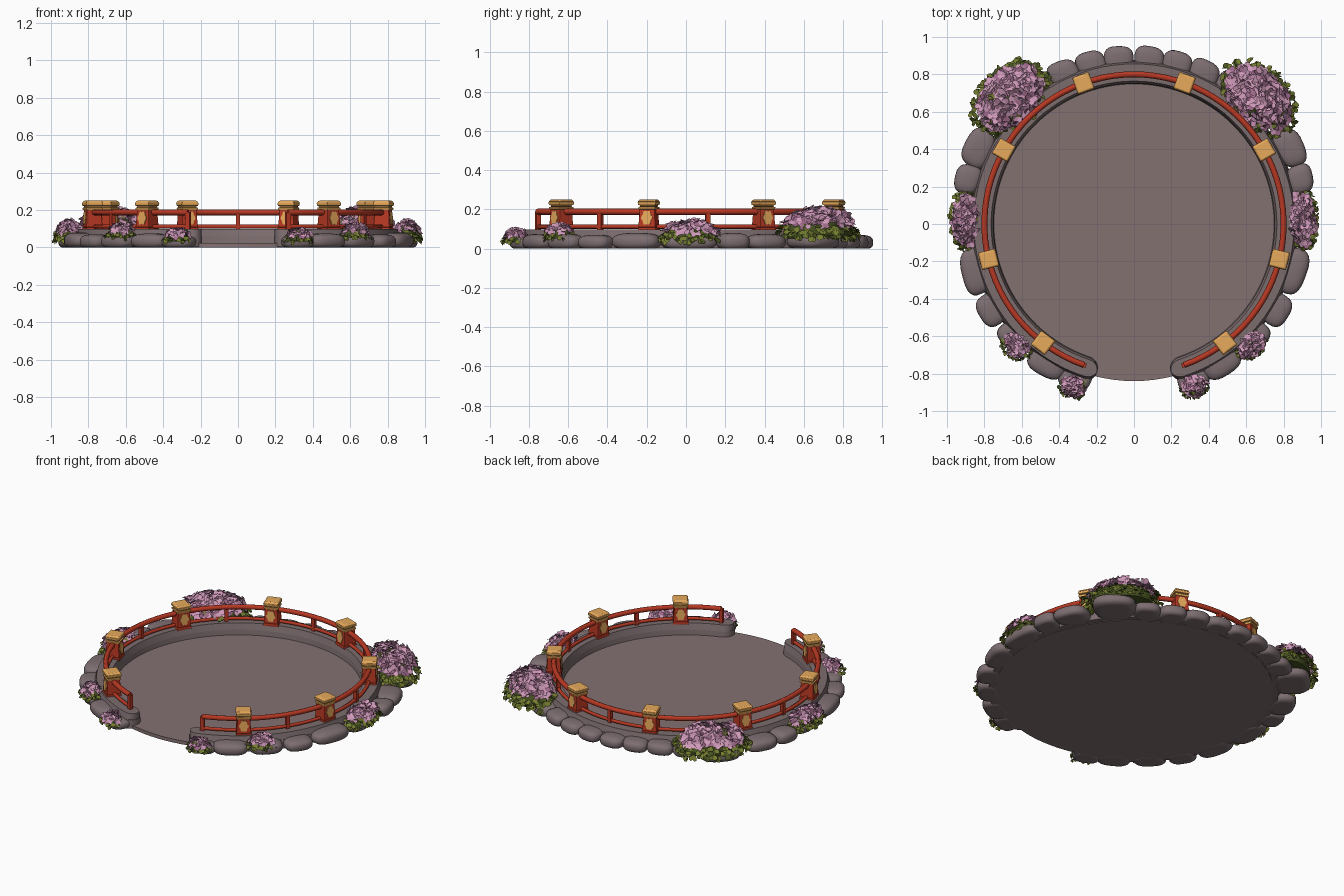
import bpy, bmesh, math, random
from math import sin, cos, pi, radians, sqrt
from mathutils import Matrix, Vector

random.seed(7)
if "Cube" in bpy.data.objects:
    bpy.data.objects.remove(bpy.data.objects["Cube"])


def material(name, r, g, b):
    m = bpy.data.materials.new(name)
    m.use_nodes = True
    m.diffuse_color = (r, g, b, 1)
    m.node_tree.nodes["Principled BSDF"].inputs["Base Color"].default_value = (r, g, b, 1)
    return m


FLOOR = material("floor stone", 0.23, 0.165, 0.165)
STONE = material("edging stone", 0.205, 0.155, 0.165)
CURB = material("curb stone", 0.20, 0.15, 0.155)
RED = material("red lacquer", 0.48, 0.04, 0.017)
GOLD = material("gold", 0.80, 0.40, 0.105)
BRASS = material("dark brass", 0.40, 0.19, 0.05)
PINK = material("pink petal", 0.63, 0.32, 0.49)
PLUM = material("plum petal", 0.34, 0.14, 0.25)
LEAF = material("leaf green", 0.18, 0.21, 0.03)
DARK = material("deep leaf green", 0.06, 0.08, 0.015)


def finish(name, bm, mats, smooth=None, bevel=0):
    mesh = bpy.data.meshes.new(name)
    bm.to_mesh(mesh)
    bm.free()
    ob = bpy.data.objects.new(name, mesh)
    bpy.context.collection.objects.link(ob)
    for m in mats:
        mesh.materials.append(m)
    if bevel:
        mod = ob.modifiers.new("soft edges", "BEVEL")
        mod.width, mod.segments = bevel, 2
    if smooth:
        bpy.ops.object.select_all(action="DESELECT")
        ob.select_set(True)
        bpy.context.view_layer.objects.active = ob
        bpy.ops.object.shade_smooth_by_angle(angle=radians(smooth))


def place(deg, r, z):
    """Frame on the ring: x along the ring, y outward; angle runs from the back."""
    return Matrix.Rotation(-radians(deg), 4, "Z") @ Matrix.Translation((0, r, z))


def both(angles):
    return [s * a for a in angles for s in ((1, -1) if a else (1,))]


def frustum(bm, frame, low, high, z0, z1, mat=0):
    """Square block with half widths low and high."""
    start = len(bm.faces)
    vs = bmesh.ops.create_cube(bm, size=2)["verts"]
    for v in vs:
        h = high if v.co.z > 0 else low
        v.co = frame @ Vector((v.co.x * h, v.co.y * h, z1 if v.co.z > 0 else z0))
    bm.faces.ensure_lookup_table()
    for f in bm.faces[start:]:
        f.material_index = mat


# Floor disc
bm = bmesh.new()
bmesh.ops.create_cone(bm, cap_ends=True, segments=96, radius1=0.84, radius2=0.84,
                      depth=0.023, matrix=Matrix.Translation((0, 0, 0.0125)))
finish("floor", bm, [FLOOR], 30)


# Curb: open ring with rounded ends and sloped sides, in two steps
def curb(name, r, half, slope, z0, z1, end):
    cap = [(end + math.degrees(half * sin(a) / r), cos(a))
           for a in [radians(d) for d in (18, 36, 54, 70, 84)]]
    stations = [(-a, w) for a, w in reversed(cap)]
    stations += [(-end + 2 * end * i / 90, 1) for i in range(91)] + cap
    bm = bmesh.new()
    rings = []
    for a, w in stations:
        d = Vector((sin(radians(a)), cos(radians(a)), 0))
        low, high = w * half, w * (half - slope)
        rings.append([bm.verts.new(d * q + Vector((0, 0, z))) for q, z in
                      ((r - low, z0), (r + low, z0), (r + high, z1), (r - high, z1))])
    for p, q in zip(rings, rings[1:]):
        for k in range(4):
            bm.faces.new((p[k], p[k - 1], q[k - 1], q[k]))
    bm.faces.new(rings[0])
    bm.faces.new(rings[-1][::-1])
    bmesh.ops.recalc_face_normals(bm, faces=bm.faces)
    finish(name, bm, [CURB], 35)


curb("lower_curb", 0.812, 0.066, 0.008, 0.004, 0.06, 161.5)
curb("upper_curb", 0.81, 0.058, 0.012, 0.058, 0.098, 161.8)

# Edging stones: angle, radius, half length, half depth, height
STONES = [(5.3, 0.885, 0.083, 0.07, 0.07), (15, 0.885, 0.083, 0.07, 0.072),
          (25, 0.89, 0.085, 0.07, 0.075), (35, 0.90, 0.085, 0.08, 0.07),
          (47, 0.955, 0.135, 0.115, 0.08), (64, 0.925, 0.11, 0.078, 0.075),
          (75, 0.92, 0.083, 0.07, 0.08), (89, 0.89, 0.145, 0.07, 0.07),
          (106.5, 0.885, 0.13, 0.075, 0.08), (121, 0.89, 0.092, 0.072, 0.07),
          (134, 0.88, 0.105, 0.07, 0.075), (148, 0.875, 0.11, 0.075, 0.075),
          (159, 0.885, 0.09, 0.063, 0.065)]


def stone(deg, r, length, depth, height):
    bm = bmesh.new()
    bmesh.ops.create_uvsphere(bm, u_segments=24, v_segments=14, radius=1)
    skew, taper = random.uniform(-0.1, 0.1), random.uniform(-0.1, 0.1)
    frame = place(deg, r, 0)
    for v in bm.verts:
        x, y, z = [math.copysign(abs(c) ** 0.72, c) for c in v.co]
        y *= 1 + taper * x
        x += skew * y
        z = max(0, 0.45 + 0.55 * z * (1 + 0.08 * taper * x))
        v.co = frame @ Vector((x * length * 0.97, y * depth, z * height))
    finish("edging_stone", bm, [STONE], 60)


for a, *dims in STONES:
    for deg in both([a]):
        stone(deg, *dims)

# Railings
END = 160.5


def rail(name, z, thick):
    cu = bpy.data.curves.new(name, "CURVE")
    cu.dimensions = "3D"
    cu.bevel_depth, cu.bevel_resolution, cu.use_fill_caps = thick, 2, True
    sp = cu.splines.new("POLY")
    sp.points.add(80)
    for i, p in enumerate(sp.points):
        p.co = (*(place(-END + 2 * END * i / 80, 0.80, z).translation), 1)
    sp.use_smooth = True
    cu.materials.append(RED)
    bpy.context.collection.objects.link(bpy.data.objects.new(name, cu))


rail("top_rail", 0.188, 0.016)
rail("bottom_rail", 0.112, 0.011)

bm = bmesh.new()
for deg in both([0, 40, 82, 123, END]):
    frustum(bm, place(deg, 0.80, 0), 0.012, 0.012, 0.09, 0.19)
finish("balusters", bm, [RED])


# Posts with stepped caps and scalloped plaques
def plaque(bm, frame):
    rim = []
    for z in (-0.003, 0.003):
        rim.append([bm.verts.new(frame @ Vector((q * cos(t), 1.35 * q * sin(t), z)))
                    for i in range(24) for t in [2 * pi * i / 24]
                    for q in [0.027 + 0.003 * cos(6 * t)]])
    bm.faces.new(rim[1])
    bm.faces.new(rim[0][::-1])
    for i in range(24):
        bm.faces.new((rim[0][i - 1], rim[0][i], rim[1][i], rim[1][i - 1]))


for deg in both([19.8, 60.4, 103.7, 142.6]):
    frame = place(deg, 0.80, 0)
    bm = bmesh.new()
    frustum(bm, frame, 0.048, 0.046, 0.09, 0.108)
    frustum(bm, frame, 0.045, 0.039, 0.108, 0.205)
    finish("post", bm, [RED], bevel=0.004)
    bm = bmesh.new()
    frustum(bm, frame, 0.044, 0.046, 0.200, 0.213)
    frustum(bm, frame, 0.040, 0.040, 0.213, 0.222, 1)
    frustum(bm, frame, 0.046, 0.048, 0.222, 0.238)
    frustum(bm, frame, 0.048, 0.040, 0.238, 0.250)
    finish("post_cap", bm, [GOLD, BRASS], bevel=0.004)
    bm = bmesh.new()
    for side in (1, -1):
        tilt = Matrix.Rotation(-side * radians(86.5), 4, "X")
        plaque(bm, frame @ Matrix.Translation((0, side * 0.0435, 0.157)) @ tilt)
    bmesh.ops.recalc_face_normals(bm, faces=bm.faces)
    finish("post_plaque", bm, [GOLD])


# Flowering bushes
def blade(bm, base, out, up, length, width, mat):
    """Broad petal or leaf with a rounded outer end."""
    side = out.cross(up).normalized() * width
    mid = base + out * length * 0.6 + up * length * 0.12
    far = base + out * length
    pts = [base, mid + side, far + side * 0.4, far - side * 0.4, mid - side]
    bm.faces.new([bm.verts.new(p) for p in pts]).material_index = mat


def bush(name, deg, r, half_len, half_dep, z0, height, count, size):
    frame = place(deg, r, z0)
    rot = frame.to_3x3()
    scale = Vector((half_len, half_dep, height))
    bm = bmesh.new()
    bmesh.ops.create_icosphere(bm, subdivisions=3, radius=1)
    for f in bm.faces:
        f.material_index = 3
    for v in bm.verts:
        v.co = frame @ Vector((v.co.x * half_len * 0.84, v.co.y * half_dep * 0.84,
                               max(v.co.z, -0.2) * height * 0.84))
    for i in range(count):
        # evenly spread points over the dome
        z = 0.99 - 1.1 * (i + 0.5) / count
        t = i * 2.39996
        q = sqrt(1 - z * z)
        n = Vector((q * cos(t), q * sin(t), z))
        lump = random.uniform(0.82, 0.99)
        pos = frame @ Vector([n[k] * scale[k] * lump for k in range(3)])
        nor = (rot @ Vector([n[k] / scale[k] for k in range(3)])).normalized()
        if z > 0.42 and random.random() < 0.93:
            # open blossom, tipped at random
            tip = Vector([random.uniform(-0.45, 0.45) for k in range(3)])
            axis = (nor + tip).normalized()
            u = axis.orthogonal().normalized()
            spin = random.uniform(0, 6)
            for k in range(5):
                out = Matrix.Rotation(spin + k * 2 * pi / 5, 3, axis) @ u
                out = (out + axis * random.uniform(0.15, 0.55)).normalized()
                blade(bm, pos, out, axis, size, size * 0.42,
                      1 if random.random() < 0.22 else 0)
        else:
            # drooping leaves
            for k in range(3):
                droop = Vector((nor.x, nor.y, 0)).normalized()
                droop.z = random.uniform(-1.3, -0.1)
                out = Matrix.Rotation(random.uniform(-0.9, 0.9), 3, "Z") @ droop.normalized()
                blade(bm, pos, out, nor, size, size * 0.36,
                      3 if random.random() < 0.25 else 2)
    finish(name, bm, [PINK, PLUM, LEAF, DARK])


for s in (1, -1):
    bush("large_bush", s * 44.5, 0.945, 0.225, 0.15, 0.072, 0.128, 165, 0.042)
    bush("side_bush", s * 88.5, 0.90, 0.150, 0.070, 0.05, 0.085, 90, 0.036)
    bush("small_bush", s * 136, 0.90, 0.078, 0.062, 0.062, 0.058, 44, 0.030)
    bush("entrance_bush", s * 159.5, 0.925, 0.066, 0.056, 0.042, 0.053, 38, 0.029)
